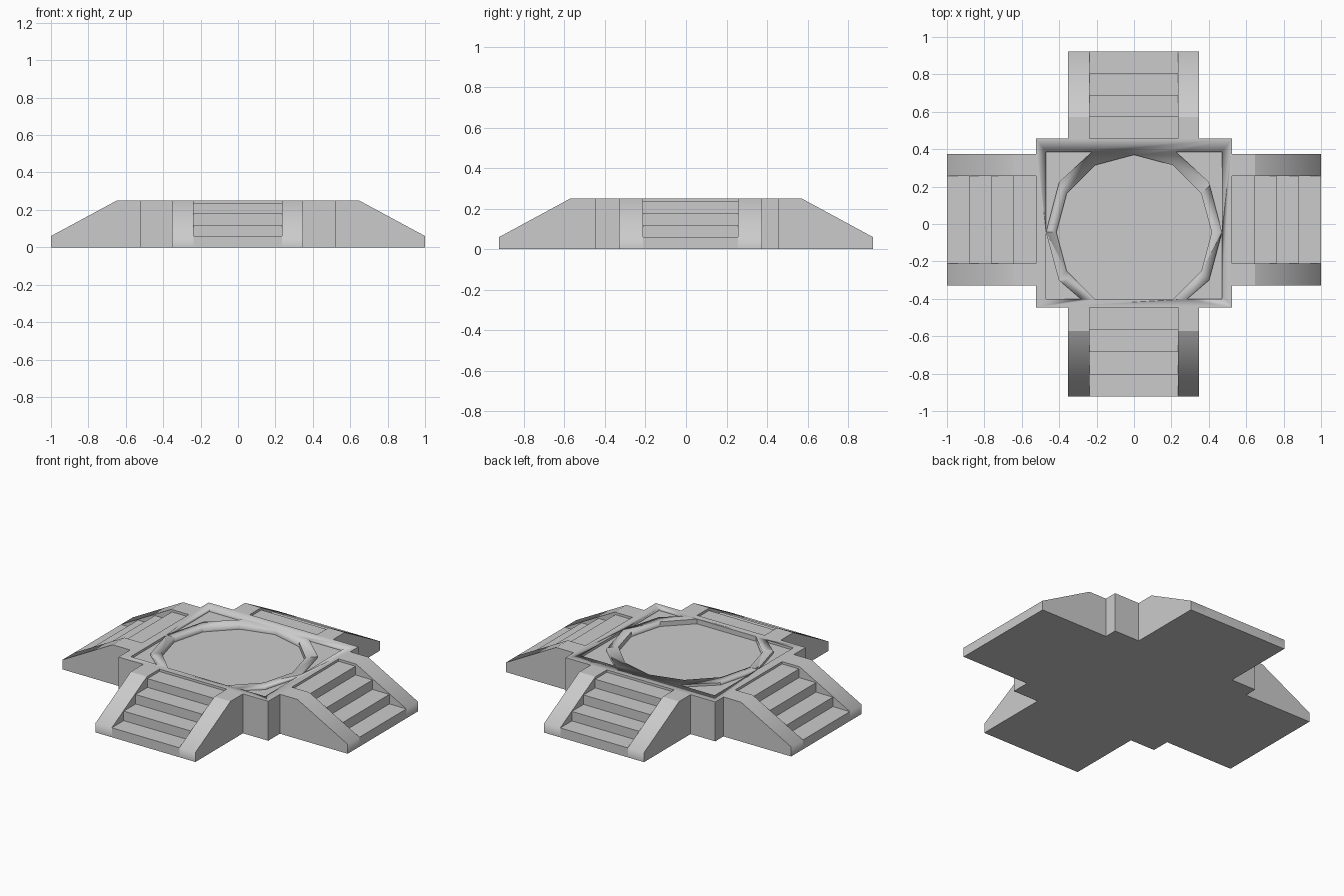
import bpy, bmesh, math
from mathutils import Vector

cube = bpy.data.objects.get("Cube")
if cube:
    bpy.data.objects.remove(cube, do_unlink=True)

TOP, FOOT, LANDING = 0.25, 0.06, 0.235
CENTRE_Y = -0.045

stone = bpy.data.materials.new("grey_stone")
stone.use_nodes = True
GREY = (0.6, 0.6, 0.6, 1)
stone.diffuse_color = GREY
stone.node_tree.nodes["Principled BSDF"].inputs["Base Color"].default_value = GREY


def prism(name, outline, offset):
    """Extrude a closed outline of 3D points along an offset."""
    bm = bmesh.new()
    face = bm.faces.new([bm.verts.new(p) for p in outline])
    result = bmesh.ops.extrude_face_region(bm, geom=[face])
    moved = [g for g in result["geom"] if isinstance(g, bmesh.types.BMVert)]
    bmesh.ops.translate(bm, verts=moved, vec=offset)
    bmesh.ops.recalc_face_normals(bm, faces=bm.faces)
    # Only the edge between a ramp and its blunt end is shaded softly
    for f in bm.faces:
        f.smooth = True
    for e in bm.edges:
        e.smooth = 0.9 < e.calc_face_angle() < 1.2
    mesh = bpy.data.meshes.new(name)
    bm.to_mesh(mesh)
    bm.free()
    mesh.materials.append(stone)
    obj = bpy.data.objects.new(name, mesh)
    bpy.context.collection.objects.link(obj)
    return obj


def cut_recess(target, name, points, depth):
    """Sink a flat-floored recess into the top of the target."""
    cutter = prism(name, [(x, y, TOP - depth) for x, y in points], (0, 0, 0.2))
    cutter.hide_render = True
    mod = target.modifiers.new(name, "BOOLEAN")
    mod.operation, mod.solver, mod.object = "DIFFERENCE", "EXACT", cutter
    bpy.context.view_layer.update()
    graph = bpy.context.evaluated_depsgraph_get()
    mesh = bpy.data.meshes.new_from_object(target.evaluated_get(graph))
    target.modifiers.clear()
    target.data = mesh
    bpy.data.objects.remove(cutter, do_unlink=True)


# Central platform
hub = prism("platform", [(-0.525, -0.447, 0), (0.525, -0.447, 0),
                         (0.525, 0.457, 0), (-0.525, 0.457, 0)], (0, 0, TOP))

# Round recess: twelve sides with the front corner left out
ring = [math.radians(a) for a in range(-60, 241, 30)]
cut_recess(hub, "round_recess",
           [(0.415 * math.cos(a), CENTRE_Y + 0.415 * math.sin(a)) for a in ring], 0.03)

# Corner panels
back_panel = [(0.225, 0.385), (0.4, 0.225), (0.47, -0.042), (0.47, 0.385)]
front_panel = [(0.47, -0.048), (0.402, -0.3), (0.283, -0.402), (0.47, -0.402)]
for side in (1, -1):
    for name, panel in (("back_panel", back_panel), ("front_panel", front_panel)):
        cut_recess(hub, name, [(side * x, y) for x, y in panel], 0.015)


def stair_arm(name, out, start, slope, end, across, rails):
    """Stairs between two sloping rails, leading away from the platform."""
    out, across = Vector(out), Vector(across)

    def sweep(part, profile, low, high):
        pts = [out * d + across * low + Vector((0, 0, z)) for d, z in profile]
        return prism(name + part, pts, across * (high - low))

    tread = (end - start) / 4
    steps = [(start, 0)]
    for i, z in enumerate((LANDING, 0.18, 0.12, FOOT)):
        steps += [(start + i * tread, z), (start + (i + 1) * tread, z)]
    steps.append((end, 0))
    rail = [(start, 0), (start, TOP), (slope, TOP), (end, FOOT), (end, 0)]
    sweep("_rail_low", rail, rails[0], rails[1])
    sweep("_stairs", steps, rails[1], rails[2])
    sweep("_rail_high", rail, rails[2], rails[3])


# Four stair arms
X, Y = (1, 0, 0), (0, 1, 0)
side_rails = (-0.33, -0.212, 0.257, 0.375)
end_rails = (-0.352, -0.238, 0.235, 0.348)
stair_arm("left", X, 0.525, 0.648, 1.0, Y, side_rails)
stair_arm("right", (-1, 0, 0), 0.525, 0.648, 1.0, Y, side_rails)
stair_arm("back", Y, 0.457, 0.572, 0.923, X, end_rails)
stair_arm("front", (0, -1, 0), 0.447, 0.572, 0.923, X, end_rails)
